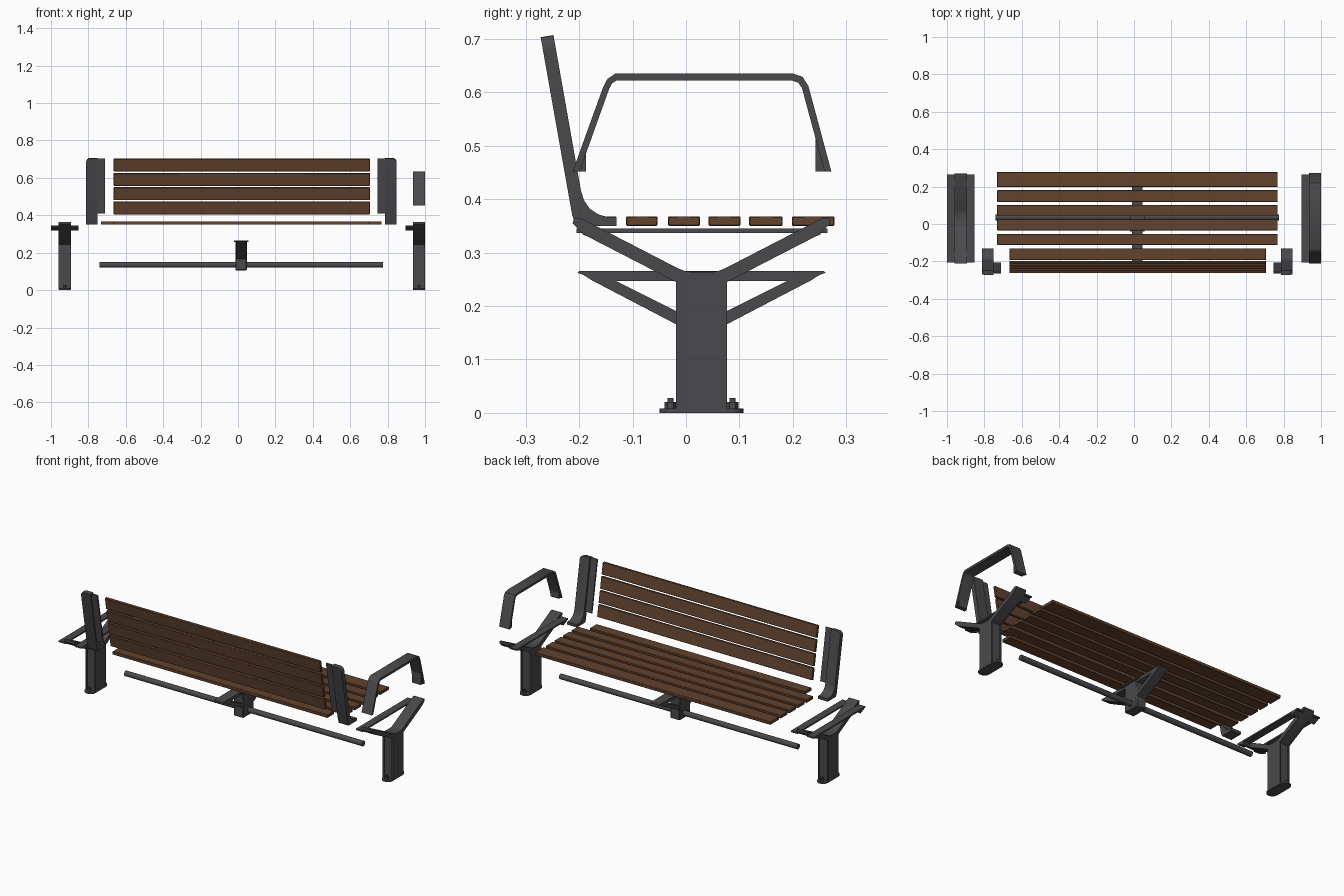
import bpy, bmesh, math
from mathutils import Matrix

if "Cube" in bpy.data.objects:
    bpy.data.objects.remove(bpy.data.objects["Cube"])


def material(name, rgb):
    m = bpy.data.materials.new(name)
    m.diffuse_color = (*rgb, 1)
    m.use_nodes = True
    m.node_tree.nodes["Principled BSDF"].inputs["Base Color"].default_value = m.diffuse_color
    return m


METAL = material("dark grey metal", (0.068, 0.068, 0.075))
WOOD = material("brown wood", (0.122, 0.055, 0.027))


def finish(name, bm, mat, bevel=0.0):
    bmesh.ops.recalc_face_normals(bm, faces=bm.faces)
    me = bpy.data.meshes.new(name)
    bm.to_mesh(me)
    bm.free()
    me.materials.append(mat)
    ob = bpy.data.objects.new(name, me)
    bpy.context.collection.objects.link(ob)
    bpy.ops.object.select_all(action='DESELECT')
    ob.select_set(True)
    bpy.context.view_layer.objects.active = ob
    bpy.ops.object.shade_smooth_by_angle(angle=math.radians(35))
    if bevel:
        b = ob.modifiers.new("soft edges", 'BEVEL')
        b.width = bevel
        b.segments = 1
        b.limit_method = 'ANGLE'
    return ob


def prism(name, pts, x0, x1, mat=METAL, bevel=0.0):
    """Extrude a (y, z) side profile from x0 to x1."""
    bm = bmesh.new()
    face = bm.faces.new([bm.verts.new((x0, y, z)) for y, z in pts])
    ext = bmesh.ops.extrude_face_region(bm, geom=[face])
    verts = [v for v in ext["geom"] if isinstance(v, bmesh.types.BMVert)]
    bmesh.ops.translate(bm, verts=verts, vec=(x1 - x0, 0, 0))
    return finish(name, bm, mat, bevel)


def box(name, x0, x1, y0, y1, z0, z1, mat=METAL, bevel=0.0):
    return prism(name, [(y0, z0), (y1, z0), (y1, z1), (y0, z1)], x0, x1, mat, bevel)


def cylinder(name, loc, r, depth, sides, along_x=False):
    bm = bmesh.new()
    m = Matrix.Translation(loc)
    if along_x:
        m = m @ Matrix.Rotation(math.pi / 2, 4, 'Y')
    bmesh.ops.create_cone(bm, cap_ends=True, segments=sides, radius1=r, radius2=r,
                          depth=depth, matrix=m)
    return finish(name, bm, METAL)


MID = 0.029  # y centre of the legs


def mirror_y(half):
    """Complete a half profile (y measured from the leg centre)."""
    return [(MID - d, z) for d, z in half] + [(MID + d, z) for d, z in reversed(half)]


def leg(side, cx, wing_dirs):
    def profile(inset):
        return mirror_y([(0.048 - inset, 0.004), (0.048 - inset, 0.245), (0.219, 0.333),
                         (0.241, 0.354), (0.239, 0.365), (0.227, 0.365),
                         (0.045, 0.271), (0.03, 0.265), (0.012, 0.263)])
    # two cheek plates with a recessed core
    for s in (-1, 1):
        a, b = sorted((cx + s * 0.0325, cx + s * 0.025))
        prism(side + "_leg_cheek", profile(0), a, b)
    prism(side + "_leg_core", profile(0.006), cx - 0.025, cx + 0.025)
    # foot plate with rounded ends and bolts
    bm = bmesh.new()
    outline = []
    for k in range(18):
        a = math.pi * (k % 9) / 8 + (math.pi if k >= 9 else 0)
        dy = 0.048 if k < 9 else -0.048
        outline.append(bm.verts.new((cx + 0.0315 * math.cos(a),
                                     MID + dy + 0.031 * math.sin(a), 0)))
    f = bm.faces.new(outline)
    ext = bmesh.ops.extrude_face_region(bm, geom=[f])
    bmesh.ops.translate(bm, vec=(0, 0, 0.008),
                        verts=[v for v in ext["geom"] if isinstance(v, bmesh.types.BMVert)])
    finish(side + "_foot_plate", bm, METAL)
    for s in (-1, 1):
        cylinder(side + "_bolt_nut", (cx, MID + s * 0.058, 0.014), 0.011, 0.013, 6)
        cylinder(side + "_bolt_pin", (cx, MID + s * 0.058, 0.018), 0.006, 0.02, 12)
    # seat rails beside the leg, with tabs at the ends
    for d in wing_dirs:
        a, b = sorted((cx + d * 0.03, cx + d * 0.073))
        box(side + "_seat_rail", a, b, -0.205, 0.265, 0.337, 0.345)
        for s in (-1, 1):
            prism(side + "_rail_tab", [(MID + s * y, z) for y, z in
                  [(0.232, 0.345), (0.222, 0.334), (0.192, 0.32), (0.185, 0.326), (0.19, 0.345)]], a, b)


leg("left", -0.926, (-1, 1))
leg("right", 0.9675, (-1,))

# seat slats; the rear one is shorter
seat = [(0.198, 0.278), (0.118, 0.181), (0.042, 0.102), (-0.034, 0.026),
        (-0.112, -0.053), (-0.193, -0.13)]
for i, (y0, y1) in enumerate(seat):
    x0, x1 = (-0.665, 0.705) if i == 5 else (-0.732, 0.768)
    box("seat_slat", x0, x1, y0, y1, 0.35, 0.368, WOOD, 0.002)


def lean(z, depth):
    """y of the sloping backrest at height z, a given depth behind its face."""
    return -0.197 - (z - 0.418) * 0.1765 - depth


# backrest slats
for z0 in (0.408, 0.484, 0.56, 0.637):
    z1 = z0 + 0.067
    prism("back_slat", [(lean(z0, 0.001), z0), (lean(z1, 0.001), z1),
                        (lean(z1, 0.016), z1 - 0.003), (lean(z0, 0.016), z0 - 0.003)],
          -0.665, 0.705, WOOD, 0.002)

# backrest brackets: curved upright with rounded top corner, plus inner flange
upright = [(-0.272, 0.703), (-0.248, 0.707), (-0.197, 0.418), (-0.191, 0.398),
           (-0.18, 0.382), (-0.163, 0.371), (-0.148, 0.367), (-0.13, 0.366),
           (-0.13, 0.35), (-0.205, 0.35), (-0.213, 0.37)]
for side, outer, inner, s in (("left", -0.812, -0.75, 1), ("right", 0.848, 0.786, -1)):
    ob = prism(side + "_back_bracket", upright, min(outer, inner), max(outer, inner))
    bm = bmesh.new()
    bm.from_mesh(ob.data)
    corner = [e for e in bm.edges if all(abs(v.co.x - outer) < 1e-4 and v.co.z > 0.7
                                         for v in e.verts)]
    bmesh.ops.bevel(bm, geom=corner, offset=0.022, segments=4, profile=0.5, affect='EDGES')
    bm.to_mesh(ob.data)
    bm.free()
    a, b = sorted((inner - s * 0.01, inner + s * 0.04))
    prism(side + "_bracket_flange", [(lean(0.415, 0.01), 0.412), (lean(0.705, 0.01), 0.705),
                                     (lean(0.705, 0.018), 0.703), (lean(0.415, 0.018), 0.41)], a, b)

# armrest: bent band with end tabs
prism("armrest_band", [
    (-0.212, 0.452), (-0.155, 0.61), (-0.147, 0.625), (-0.132, 0.635),
    (0.2, 0.635), (0.218, 0.629), (0.229, 0.612), (0.272, 0.452),
    (0.259, 0.452), (0.217, 0.608), (0.21, 0.618), (0.198, 0.622),
    (-0.13, 0.622), (-0.138, 0.617), (-0.144, 0.606), (-0.199, 0.452)], 0.935, 1.0)
prism("armrest_rear_tab", [(-0.21, 0.452), (-0.187, 0.452), (-0.187, 0.49)], 0.94, 0.995)
prism("armrest_front_tab", [(0.27, 0.452), (0.242, 0.452), (0.242, 0.52)], 0.94, 0.995)

# long tube under the seat
cylinder("cross_tube", (0.0175, 0.035, 0.135), 0.015, 1.515, 24, True)

# middle seat support: clamp post, top rail and two braces
box("middle_post", -0.014, 0.047, -0.019, 0.077, 0.106, 0.262, METAL, 0.004)
prism("middle_rail", mirror_y([(0.19, 0.247), (0.232, 0.262), (0.228, 0.266)]), -0.012, 0.045)
box("middle_top_plate", -0.021, 0.055, -0.04, 0.1, 0.258, 0.265)
for s in (-1, 1):
    prism("middle_brace", [(MID + s * y, z) for y, z in
          [(0.046, 0.165), (0.205, 0.248), (0.23, 0.264), (0.195, 0.264), (0.046, 0.19)]],
          -0.012, 0.045)
